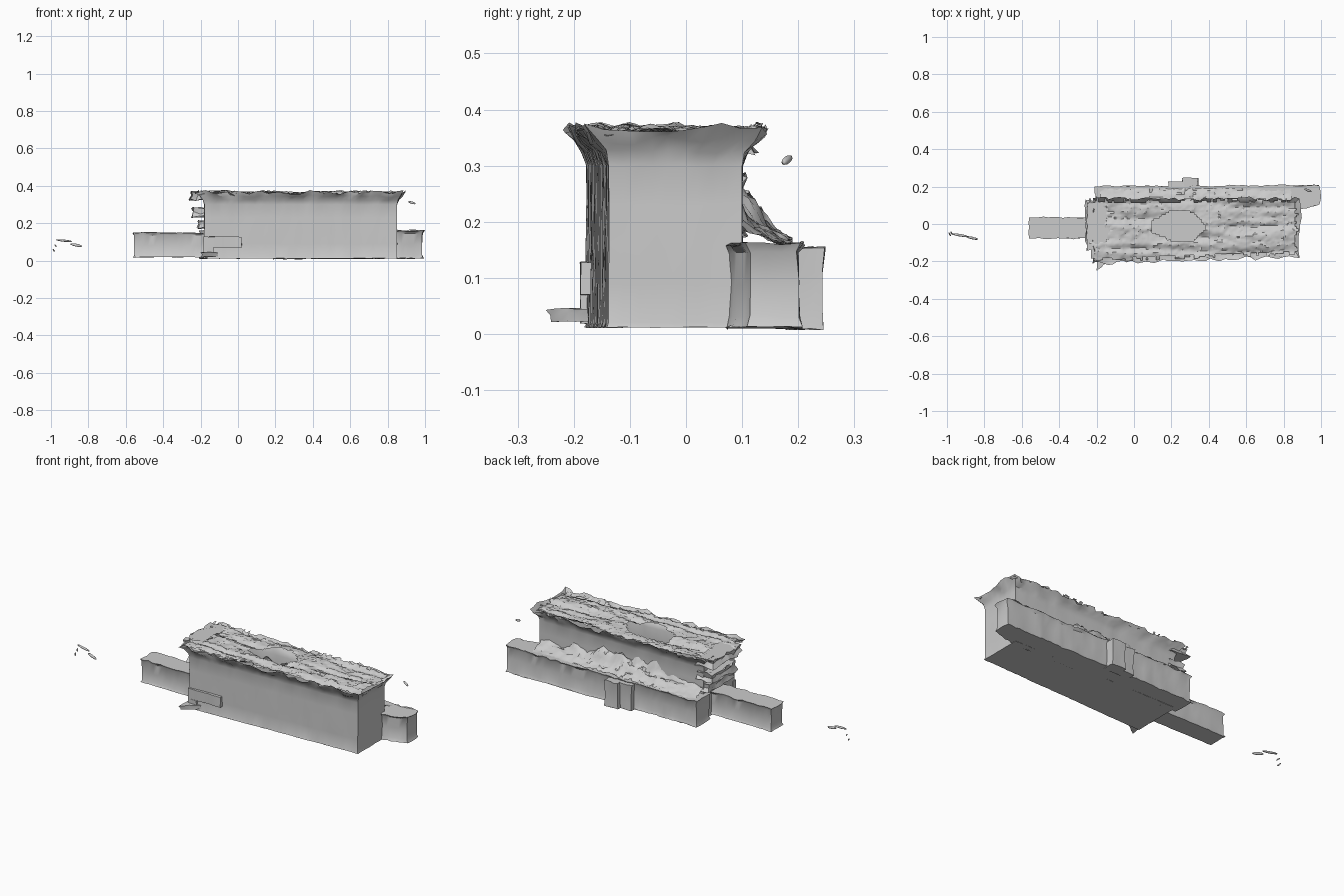
import bpy, bmesh, math, random
from mathutils import Vector, noise

if "Cube" in bpy.data.objects:
    bpy.data.objects.remove(bpy.data.objects["Cube"])

random.seed(7)


def finish(bm, name):
    bmesh.ops.recalc_face_normals(bm, faces=bm.faces)
    mesh = bpy.data.meshes.new(name)
    bm.to_mesh(mesh)
    bm.free()
    ob = bpy.data.objects.new(name, mesh)
    bpy.context.collection.objects.link(ob)
    bpy.context.view_layer.objects.active = ob
    ob.select_set(True)
    bpy.ops.object.shade_smooth_by_angle(angle=math.radians(35))
    ob.select_set(False)
    return ob


# stacked rings over a four-cornered footprint; level = (z, outward offset, roughness)
def loft(name, foot, levels, step=0.025, close_top=True):
    bm = bmesh.new()
    centre = sum((Vector(p) for p in foot), Vector((0, 0))) / len(foot)
    rings = []
    for z, off, rough in levels:
        ring = []
        for i, p in enumerate(foot):
            q = foot[(i + 1) % len(foot)]
            n = max(1, round((Vector(q) - Vector(p)).length / step))
            a, b = [Vector((c[0] + math.copysign(off, c[0] - centre.x),
                            c[1] + math.copysign(off, c[1] - centre.y))) for c in (p, q)]
            for k in range(n):
                c = a.lerp(b, k / n)
                co = Vector((c.x, c.y, z))
                co += noise.noise_vector(co * 14) * rough * 0.7
                co += Vector([random.uniform(-1, 1) for _ in range(3)]) * rough * 0.5
                ring.append(bm.verts.new(co))
        rings.append(ring)
    for r0, r1 in zip(rings, rings[1:]):
        for i in range(len(r0)):
            j = (i + 1) % len(r0)
            bm.faces.new((r0[i], r0[j], r1[j], r1[i]))
    bm.faces.new(rings[0])
    if close_top:
        bm.faces.new(rings[-1])
    return finish(bm, name)


def rect(x0, x1, y0, y1):
    return [(x0, y0), (x1, y0), (x1, y1), (x0, y1)]


# height-field sheet; surf(u, v) gives a point or None for a missing patch
def sheet(name, nu, nv, surf):
    bm = bmesh.new()
    grid = []
    for i in range(nu + 1):
        row = []
        for j in range(nv + 1):
            p = surf(i / nu, j / nv)
            row.append(bm.verts.new(p) if p else None)
        grid.append(row)
    for i in range(nu):
        for j in range(nv):
            quad = (grid[i][j], grid[i + 1][j], grid[i + 1][j + 1], grid[i][j + 1])
            if all(quad):
                bm.faces.new(quad)
    return finish(bm, name)


# main block: slightly slanted front wall, flaring lip at the top
loft("main_block",
     [(-0.18, -0.178), (0.85, -0.137), (0.85, 0.10), (-0.18, 0.10)],
     [(0.012, -0.003, 0.002), (0.02, 0, 0.002), (0.09, 0, 0.002), (0.16, 0, 0.002),
      (0.23, 0, 0.002), (0.30, 0, 0.003), (0.325, 0.008, 0.006),
      (0.345, 0.023, 0.012), (0.364, 0.036, 0.018)], close_top=False)


# ragged terraced roof with a hole in it
def roof(u, v):
    x = -0.24 + 1.12 * u
    front = -0.205 + 0.042 * u
    y = front + (0.135 - front) * v
    hole = ((x - 0.24) / 0.13) ** 2 + ((y + 0.01) / 0.075) ** 2
    if hole + 0.4 * noise.noise(Vector((x * 15, y * 15, 0))) < 1:
        return None
    edge = min(u, 1 - u, v * 0.35, (1 - v) * 0.35)
    if edge < 0.015 and random.random() < 0.3:
        return None
    h = noise.noise(Vector((x * 3, y * 28, 1.5))) * 0.018
    h += math.floor(noise.noise(Vector((x * 5, y * 14, 8))) * 3) * 0.005
    return (x, y, 0.364 + h + random.uniform(-0.003, 0.003))


sheet("ragged_roof", 110, 34, roof)

# broken ledges at the left end
for i, (x0, y0, y1, z0, z1) in enumerate([(-0.245, -0.13, 0.11, 0.325, 0.365),
                                          (-0.235, -0.10, 0.10, 0.235, 0.285),
                                          (-0.205, -0.12, 0.09, 0.175, 0.21)]):
    loft(f"broken_ledge_{i + 1}", rect(x0, -0.15, y0, y1),
         [(z0, -0.012, 0.012), ((z0 + z1) / 2, 0, 0.016), (z1, -0.006, 0.012)])

# low box along the back
loft("rear_low_box", [(-0.20, 0.08), (0.85, 0.08), (0.985, 0.115), (0.985, 0.20), (-0.20, 0.193)],
     [(0.012, -0.006, 0.005), (0.03, 0, 0.004), (0.09, 0, 0.005),
      (0.145, 0, 0.005), (0.16, -0.008, 0.008)])

# paired upright ribs in the middle of the back
for i, (x0, x1, y1) in enumerate([(0.19, 0.26, 0.222), (0.26, 0.34, 0.243)]):
    loft(f"rear_rib_{i + 1}", rect(x0, x1, 0.18, y1),
         [(0.008, -0.003, 0.003), (0.05, 0, 0.004), (0.11, 0, 0.004), (0.155, -0.004, 0.005)],
         step=0.02)


# crumbled slope between low box and back wall
def rubble(u, v):
    x = -0.18 + 1.02 * u
    y = 0.09 + 0.1 * v
    peak = 0.35 + 0.65 * math.exp(-((x - 0.3) / 0.3) ** 2)
    h = 0.10 * peak * (1 - v) ** 1.3
    h *= 1 + 0.7 * noise.noise(Vector((x * 12, y * 30, 3)))
    return (x + random.uniform(-.004, .004), y,
            0.155 + h + random.uniform(0, 0.018) * peak)


sheet("rear_rubble", 70, 9, rubble)

# beam reaching out to the left
loft("left_beam", rect(-0.555, -0.15, -0.07, 0.028),
     [(0.018, -0.006, 0.003), (0.03, 0, 0.003), (0.08, 0, 0.004),
      (0.135, 0, 0.004), (0.148, -0.008, 0.006)])

# stepped patch on the front wall's left corner
loft("front_patch_upper", rect(-0.183, 0.02, -0.188, -0.16),
     [(0.07, 0, 0.002), (0.128, 0, 0.002)])
loft("front_patch_lower", rect(-0.183, -0.13, -0.188, -0.16),
     [(0.018, 0, 0.002), (0.07, 0, 0.002)])

# splinter at the foot of the front left corner
loft("corner_splinter", [(-0.195, -0.24), (-0.17, -0.225), (-0.10, -0.17), (-0.18, -0.13)],
     [(0.022, 0, 0.003), (0.035, 0, 0.005), (0.045, -0.008, 0.004)])

# loose floating crumbs far to the left
for i, (x, y, z, sx, sz) in enumerate([(-0.93, -0.06, 0.107, 0.045, 0.006),
                                       (-0.865, -0.075, 0.083, 0.033, 0.008),
                                       (-0.985, -0.055, 0.055, 0.006, 0.006),
                                       (-0.975, -0.05, 0.08, 0.006, 0.005),
                                       (-0.28, 0.0, 0.30, 0.0, 0.0),
                                       (0.93, 0.18, 0.31, 0.02, 0.007)]):
    if sx == 0:
        continue
    bm = bmesh.new()
    bmesh.ops.create_icosphere(bm, subdivisions=2, radius=1)
    for vtx in bm.verts:
        vtx.co = Vector((x + vtx.co.x * sx, y + vtx.co.y * 0.007 - vtx.co.x * 0.007,
                         z + vtx.co.z * sz - vtx.co.x * sz * 0.8))
    finish(bm, f"loose_crumb_{i + 1}")
